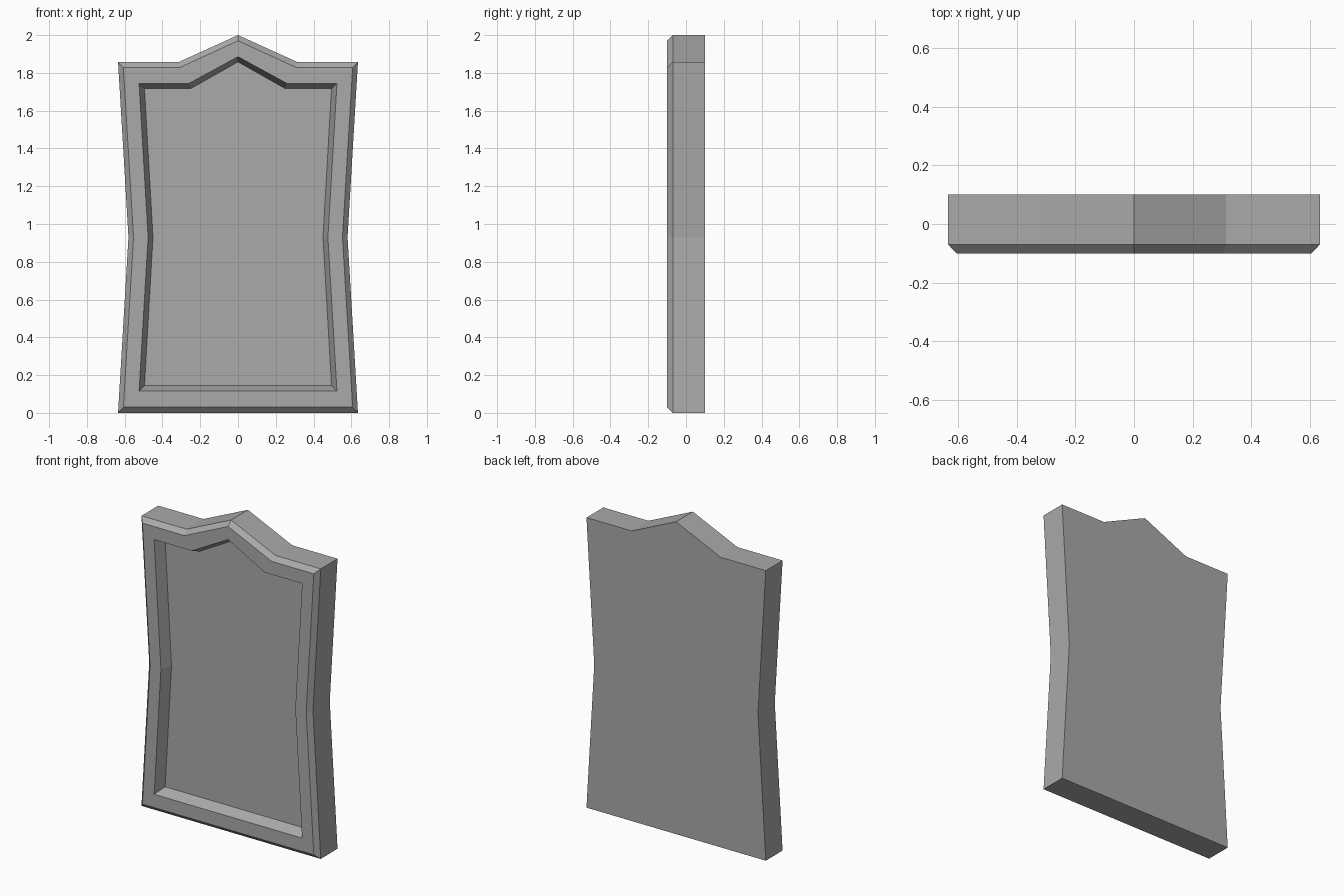
import bpy
import bmesh

cube = bpy.data.objects.get("Cube")
if cube:
    bpy.data.objects.remove(cube, do_unlink=True)

# Plain grey material
grey = bpy.data.materials.new("stone_grey")
grey.use_nodes = True
colour = (0.4, 0.4, 0.4, 1.0)
grey.diffuse_color = colour
grey.node_tree.nodes["Principled BSDF"].inputs["Base Color"].default_value = colour

# Half outlines (x, z) from bottom corner to peak
OUTER = [(0.635, 0.0), (0.58, 0.93), (0.635, 1.857), (0.315, 1.857), (0, 2.0)]
RIM = [(0.607, 0.03), (0.553, 0.93), (0.607, 1.829), (0.308, 1.829), (0, 1.97)]
LIP = [(0.524, 0.115), (0.476, 0.93), (0.524, 1.745), (0.258, 1.745), (0, 1.886)]
FLOOR = [(0.495, 0.144), (0.45, 0.93), (0.495, 1.717), (0.25, 1.717), (0, 1.858)]


def add_loop(bm, half, y):
    """Mirror a half outline into a closed ring at depth y."""
    left = [(-x, z) for x, z in reversed(half[:-1])]
    return [bm.verts.new((x, y, z)) for x, z in half + left]


def bridge(bm, a, b):
    """Join two matching rings with quads."""
    n = len(a)
    for i in range(n):
        j = (i + 1) % n
        bm.faces.new((a[i], a[j], b[j], b[i]))


# Bevelled frame with a recessed panel, as a chain of rings from back to floor
bm = bmesh.new()
rings = [add_loop(bm, half, y) for half, y in (
    (OUTER, 0.1), (OUTER, -0.07), (RIM, -0.1), (LIP, -0.1), (FLOOR, -0.03))]
for a, b in zip(rings, rings[1:]):
    bridge(bm, a, b)
bm.faces.new(rings[0])
bm.faces.new(rings[-1])
bmesh.ops.recalc_face_normals(bm, faces=bm.faces)

mesh = bpy.data.meshes.new("framed_panel")
bm.to_mesh(mesh)
bm.free()
mesh.materials.append(grey)
panel = bpy.data.objects.new("framed_panel", mesh)
bpy.context.collection.objects.link(panel)
